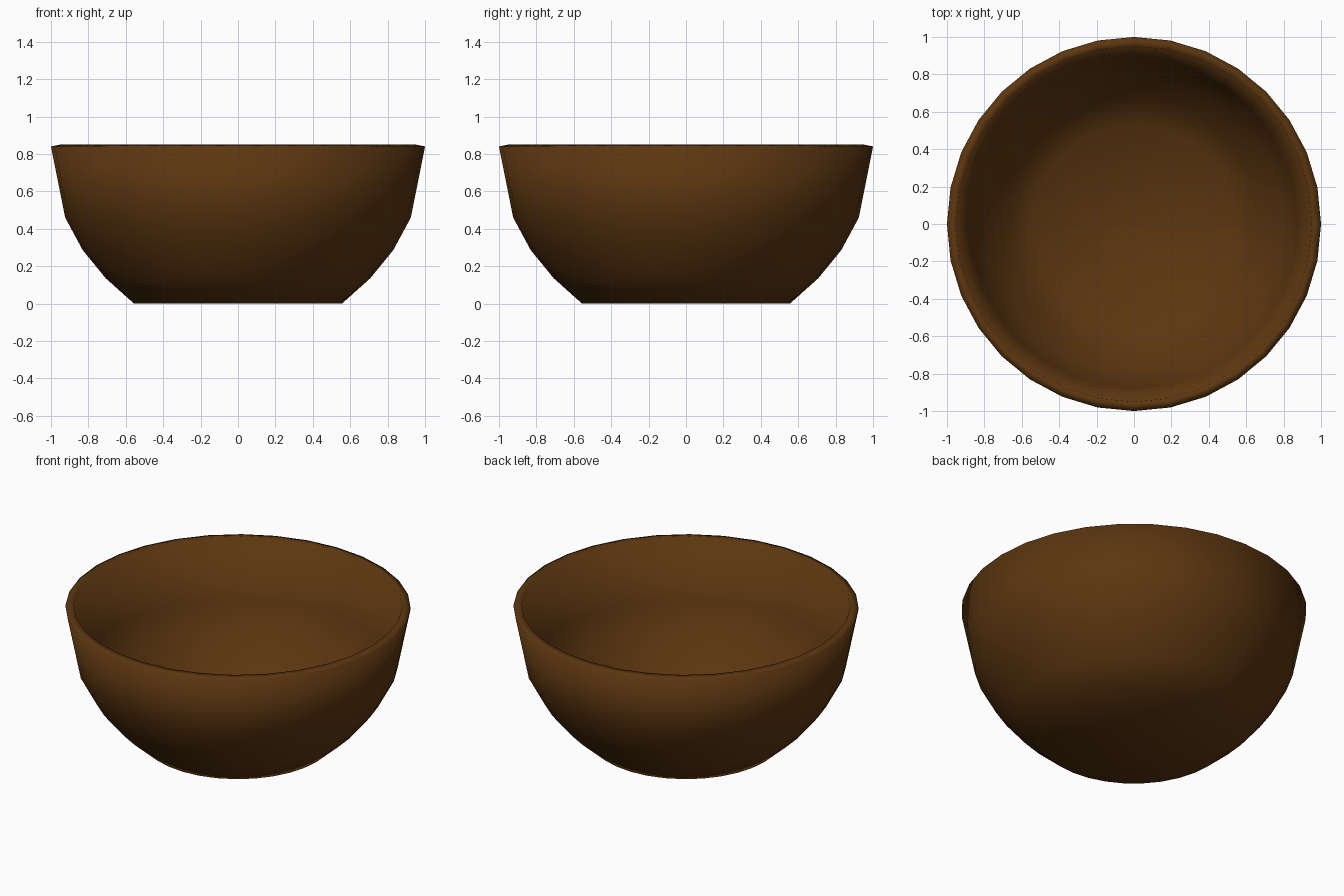
import bpy, bmesh, math

if "Cube" in bpy.data.objects:
    bpy.data.objects.remove(bpy.data.objects["Cube"])

SIDES = 32
# outer profile (radius, height), base to rim
PROFILE = [(0.556, 0.0), (0.707, 0.135), (0.831, 0.287), (0.924, 0.46), (1.0, 0.84)]

# bowl shell: lathed profile with a flat base
bm = bmesh.new()
rings = []
for r, z in PROFILE:
    rings.append([bm.verts.new((r * math.cos(2 * math.pi * i / SIDES),
                                r * math.sin(2 * math.pi * i / SIDES), z))
                  for i in range(SIDES)])
bm.faces.new(rings[0][::-1])
for low, high in zip(rings, rings[1:]):
    for i in range(SIDES):
        j = (i + 1) % SIDES
        bm.faces.new((low[i], low[j], high[j], high[i]))
for f in bm.faces:
    f.smooth = True
mesh = bpy.data.meshes.new("bowl")
bm.to_mesh(mesh)
bm.free()
bowl = bpy.data.objects.new("bowl", mesh)
bpy.context.collection.objects.link(bowl)

# wall thickness, grown inward
wall = bowl.modifiers.new("wall", 'SOLIDIFY')
wall.thickness = 0.05
wall.offset = -1
wall.use_even_offset = True

# dark wood
wood = bpy.data.materials.new("dark_wood")
wood.diffuse_color = (0.107, 0.037, 0.005, 1)
wood.use_nodes = True
wood.node_tree.nodes["Principled BSDF"].inputs["Base Color"].default_value = wood.diffuse_color
mesh.materials.append(wood)
